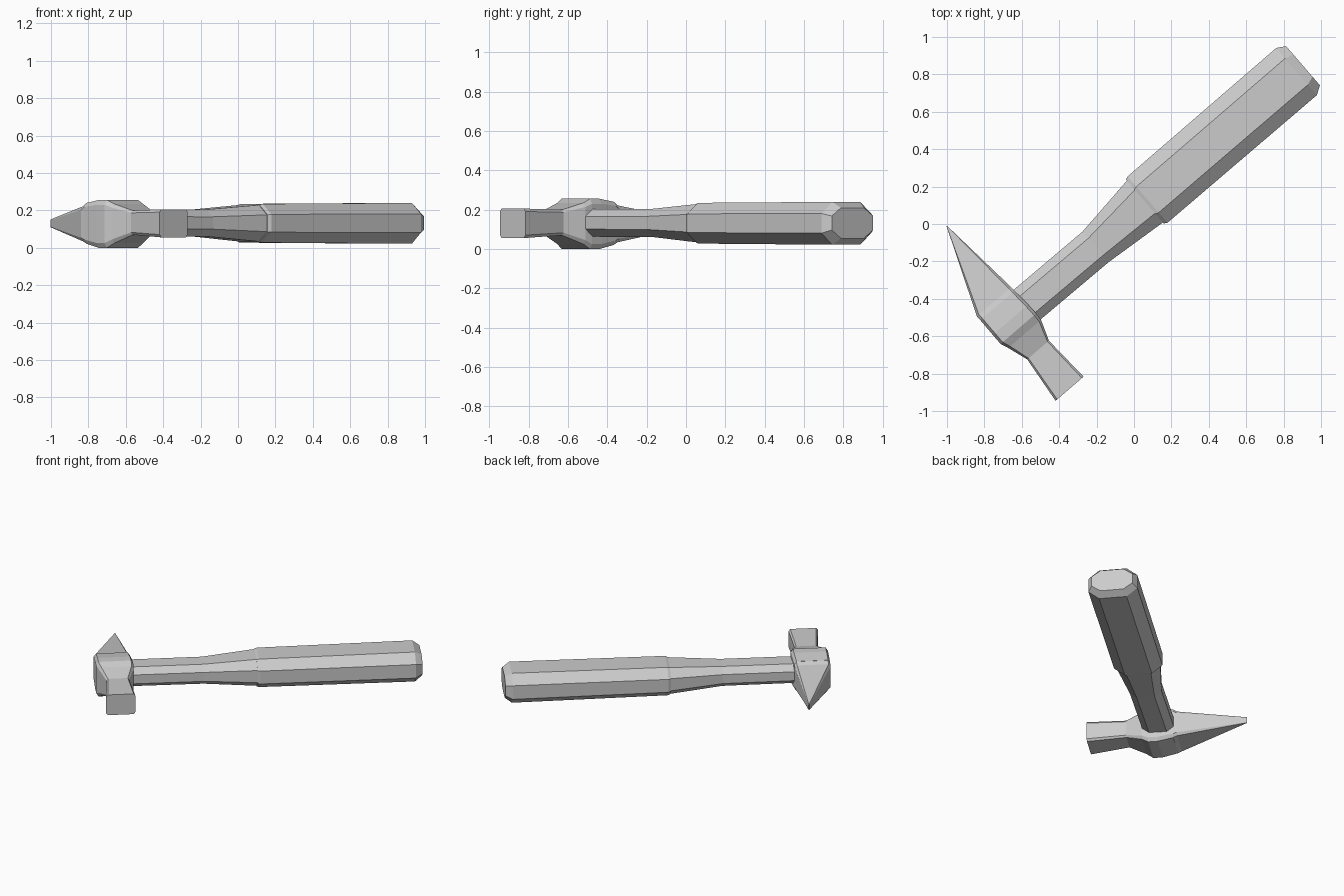
import bpy, bmesh, math
from mathutils import Matrix

if "Cube" in bpy.data.objects:
    bpy.data.objects.remove(bpy.data.objects["Cube"])

# local frame: X runs along the handle, Y along the head towards the pick
TURN = Matrix.Rotation(math.atan2(0.653, 0.757), 4, 'Z')


def ring(a0, a1, z0, z1, fa, fz):
    """Eight-sided section; fa / fz are the fractions of width / height cut at corners."""
    ca, cz = (a1 - a0) * fa, (z1 - z0) * fz
    return [(a0 + ca, z0), (a1 - ca, z0), (a1, z0 + cz), (a1, z1 - cz),
            (a1 - ca, z1), (a0 + ca, z1), (a0, z1 - cz), (a0, z0 + cz)]


def loft(name, sections, along, fa, fz):
    bm = bmesh.new()
    loops = []
    for pos, a0, a1, z0, z1 in sections:
        pts = ring(a0, a1, z0, z1, fa, fz)
        loops.append([bm.verts.new((pos, a, z) if along == 'X' else (a, pos, z))
                      for a, z in pts])
    for p, q in zip(loops, loops[1:]):
        for i in range(8):
            j = (i + 1) % 8
            bm.faces.new((p[i], p[j], q[j], q[i]))
    bm.faces.new(loops[0])
    bm.faces.new(loops[-1])
    bmesh.ops.recalc_face_normals(bm, faces=bm.faces)
    bm.transform(TURN)
    mesh = bpy.data.meshes.new(name)
    bm.to_mesh(mesh)
    bm.free()
    obj = bpy.data.objects.new(name, mesh)
    bpy.context.collection.objects.link(obj)
    return obj


# slim neck flaring into the grip
loft("handle_neck", [
    (-0.74, -0.060, 0.154, 0.063, 0.205),
    (-0.235, -0.066, 0.149, 0.061, 0.205),
    (0.135, -0.096, 0.202, 0.033, 0.230)], 'X', 0.22, 0.27)

# thick grip with chamfered ends
loft("handle_grip", [
    (0.122, -0.102, 0.207, 0.031, 0.230),
    (0.14, -0.112, 0.215, 0.028, 0.235),
    (1.19, -0.117, 0.216, 0.022, 0.240),
    (1.237, -0.088, 0.189, 0.055, 0.210)], 'X', 0.22, 0.27)

# head: square striking end, narrow throat, block around the handle
loft("head_striker", [
    (-0.442, -0.935, -0.737, 0.056, 0.206),
    (-0.175, -0.905, -0.752, 0.070, 0.200),
    (-0.063, -0.942, -0.711, 0.025, 0.235),
    (-0.020, -0.959, -0.708, 0.000, 0.256),
    (0.044, -0.959, -0.710, 0.000, 0.256),
    (0.148, -0.958, -0.716, 0.022, 0.240)], 'Y', 0.06, 0.10)

# tapering pick
loft("head_pick", [
    (0.146, -0.958, -0.716, 0.022, 0.240),
    (0.174, -0.959, -0.718, 0.035, 0.222),
    (0.645, -0.767, -0.763, 0.110, 0.152)], 'Y', 0.06, 0.10)
